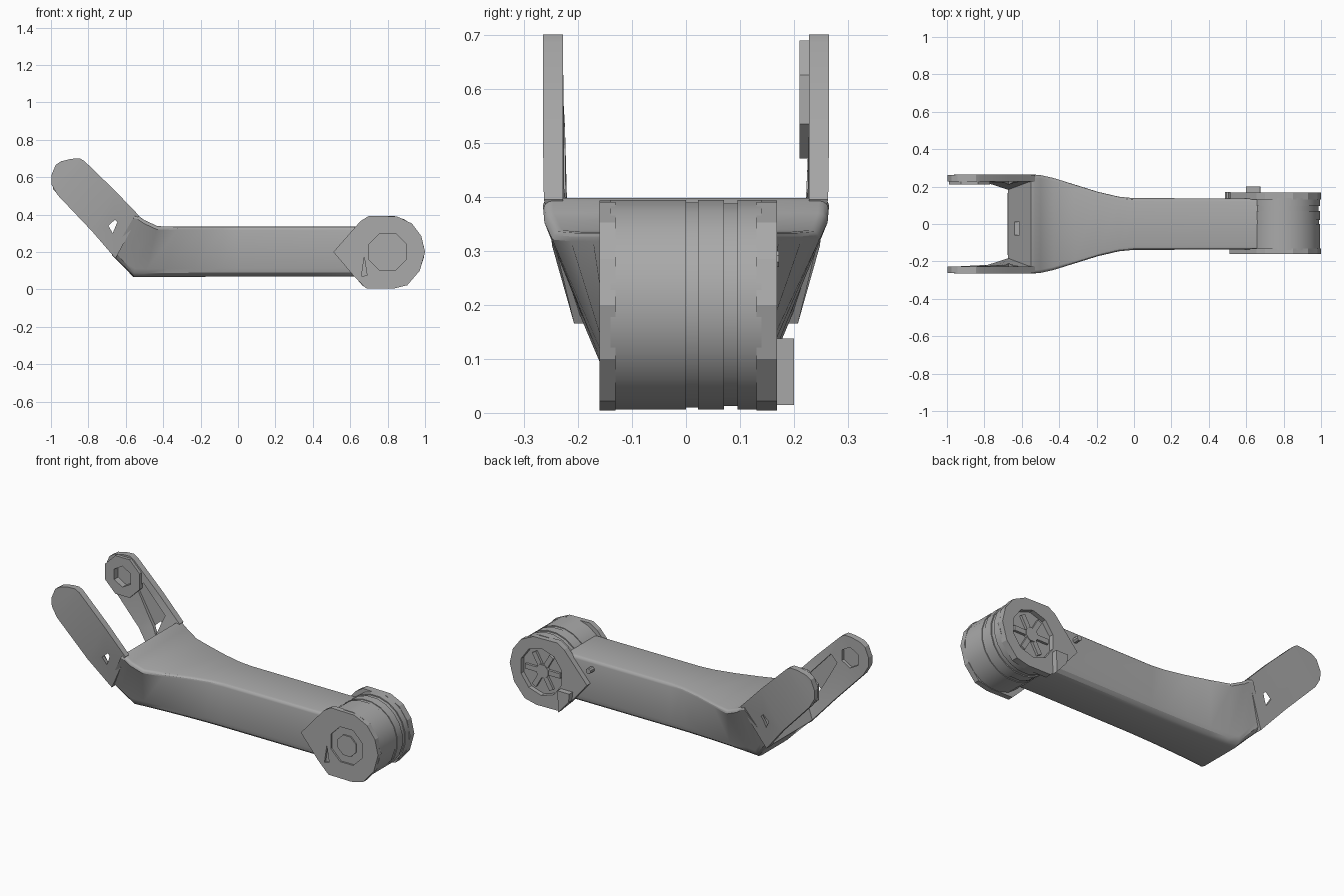
import bpy, bmesh, math
from mathutils import Vector, Matrix

if "Cube" in bpy.data.objects:
    bpy.data.objects.remove(bpy.data.objects["Cube"], do_unlink=True)

GREY = (0.40, 0.40, 0.40, 1)
metal = bpy.data.materials.new("satin_grey")
metal.use_nodes = True
metal.diffuse_color = GREY
metal.node_tree.nodes["Principled BSDF"].inputs["Base Color"].default_value = GREY


def loft(name, rings):
    """Skin a row of closed rings and cap both ends."""
    bm = bmesh.new()
    rows = [[bm.verts.new(p) for p in ring] for ring in rings]
    n = len(rows[0])
    for a, b in zip(rows, rows[1:]):
        for i in range(n):
            j = (i + 1) % n
            bm.faces.new((a[i], a[j], b[j], b[i]))
    bm.faces.new(rows[0])
    bm.faces.new(rows[-1])
    bmesh.ops.recalc_face_normals(bm, faces=bm.faces)
    mesh = bpy.data.meshes.new(name)
    bm.to_mesh(mesh)
    bm.free()
    mesh.materials.append(metal)
    ob = bpy.data.objects.new(name, mesh)
    bpy.context.collection.objects.link(ob)
    return ob


def plate(name, outline, y0, y1):
    """Extrude an x-z outline along y."""
    return loft(name, [[(x, y, z) for x, z in outline] for y in (y0, y1)])


def polygon(cx, cz, r, n, turn=0.5):
    steps = [(i + turn) * math.tau / n for i in range(n)]
    return [(cx + r * math.cos(a), cz + r * math.sin(a)) for a in steps]


def cut(target, cutters):
    """Carve the cutters out of the target, then discard them."""
    for c in cutters:
        c.hide_render = True
        mod = target.modifiers.new("cut", "BOOLEAN")
        mod.operation, mod.solver, mod.object = "DIFFERENCE", "EXACT", c
        bpy.context.view_layer.objects.active = target
        bpy.ops.object.modifier_apply(modifier=mod.name)
        bpy.data.objects.remove(c, do_unlink=True)


def smooth(ob, degrees=30):
    bpy.ops.object.select_all(action="DESELECT")
    ob.select_set(True)
    bpy.context.view_layer.objects.active = ob
    bpy.ops.object.shade_smooth_by_angle(angle=math.radians(degrees))


def body_ring(bottom, top, wb, wt):
    """Rounded box section leaning from a bottom point to a top point."""
    b, t = Vector((bottom[0], 0, bottom[1])), Vector((top[0], 0, top[1]))
    up = (t - b).normalized()
    height = (t - b).length
    half = []
    for w, r, h0, s in ((wb, 0.045, 0, 1), (wt, 0.018, height, -1)):
        arc = []
        for k in range(4):
            a = k * math.pi / 6
            arc.append((w - r + r * math.sin(a), h0 + s * r * (1 - math.cos(a))))
        half += arc if s > 0 else arc[::-1]
    right = [b + up * h + Vector((0, w, 0)) for w, h in half]
    left = [b + up * h - Vector((0, w, 0)) for w, h in reversed(half)]
    return right + left


# Beam that flares and bends up into the fork root
beam = loft("beam", [body_ring(*s) for s in (
    ((0.66, 0.068), (0.66, 0.335), 0.137, 0.137),
    ((0.0, 0.068), (0.0, 0.335), 0.137, 0.138),
    ((-0.1, 0.068), (-0.08, 0.335), 0.138, 0.146),
    ((-0.24, 0.067), (-0.19, 0.335), 0.141, 0.172),
    ((-0.39, 0.066), (-0.32, 0.335), 0.148, 0.213),
    ((-0.5, 0.065), (-0.43, 0.338), 0.155, 0.247),
    ((-0.56, 0.066), (-0.5, 0.37), 0.163, 0.262),
    ((-0.62, 0.13), (-0.53, 0.392), 0.19, 0.264),
    ((-0.675, 0.185), (-0.55, 0.398), 0.212, 0.265))])
cut(beam, [loft("web_hole", [
    [(-0.64, y, z) for y, z in ((-.06, .24), (.01, .24), (.01, .29), (-.06, .29))],
    [(-0.58, y, z) for y, z in ((-.06, .24), (.01, .24), (.01, .29), (-.06, .29))]])])
smooth(beam)

# Fork prongs: tapered blades with rounded tips
BLADE = (((-0.655, 0.165), (-0.53, 0.395), 0.207, 0.263),
         ((-0.78, 0.31), (-0.66, 0.53), 0.248, 0.265),
         ((-0.965, 0.505), (-0.82, 0.685), 0.262, 0.265),
         ((-0.997, 0.56), (-0.845, 0.7), 0.262, 0.265),
         ((-0.998, 0.61), (-0.89, 0.698), 0.262, 0.264),
         ((-0.975, 0.665), (-0.945, 0.685), 0.262, 0.264))
TIP = (-0.88, 0.58)
PANEL = [(-0.80, 0.53), (-0.76, 0.57), (-0.62, 0.42), (-0.67, 0.30)]


def prong(name, side):
    rings = []
    for b, t, wb, wt in BLADE:
        ib, it = min(0.228, wb - 0.03), 0.228
        rings.append([(b[0], side * wb, b[1]), (t[0], side * wt, t[1]),
                      (t[0], side * it, t[1]), (b[0], side * ib, b[1])])
    ob = loft(name, rings)
    cut(ob, [plate("socket", polygon(*TIP, 0.06, 6), side * 0.2, side * 0.246),
             plate("panel", PANEL, side * 0.2, side * 0.24)])
    return ob


smooth(prong("front_prong", -1), 20)
smooth(prong("back_prong", 1), 20)

# Pivot boss on the inside of the back prong
boss = plate("pivot_boss", polygon(*TIP, 0.118, 8), 0.21, 0.235)
cut(boss, [plate("boss_hole", polygon(*TIP, 0.06, 6), 0.2, 0.25)])

# Hub drum with stepped bands between the cheek plates
HUB = (0.8, 0.2)
for i, (y0, y1, r) in enumerate(((-0.14, 0.0, 0.196), (0.0, 0.022, 0.192),
                                 (0.022, 0.07, 0.196), (0.07, 0.095, 0.19),
                                 (0.095, 0.14, 0.196))):
    smooth(plate(f"hub_band_{i + 1}", polygon(*HUB, r, 20), y0, y1), 25)

# Cheek plates pointing back along the beam
CHEEK = [(0.51, 0.2), (0.655, 0.365), (0.70, 0.393), (0.85, 0.39), (0.93, 0.352),
         (0.98, 0.285), (1.0, 0.2), (0.972, 0.1), (0.905, 0.022), (0.83, 0.004),
         (0.685, 0.006), (0.62, 0.07)]
SLOT = [(0.66, 0.07), (0.69, 0.075), (0.675, 0.17)]
front = plate("front_cheek", CHEEK, -0.16, -0.13)
cut(front, [plate("ring_recess", polygon(*HUB, 0.108, 8), -0.2, -0.15),
            plate("slot", SLOT, -0.2, -0.148)])
plate("front_cap", polygon(*HUB, 0.062, 8), -0.158, -0.14)
back = plate("back_cheek", CHEEK, 0.13, 0.168)
cut(back, [plate("back_recess", polygon(*HUB, 0.135, 10), 0.142, 0.2)])

# Spoked coupling inside the back recess
plate("coupling_core", polygon(*HUB, 0.04, 8), 0.135, 0.16)
for i in range(6):
    spoke = plate(f"coupling_spoke_{i + 1}",
                  [(0.035, -0.014), (0.11, -0.014), (0.11, 0.014), (0.035, 0.014)],
                  0.135, 0.156)
    spoke.data.transform(Matrix.Translation((HUB[0], 0, HUB[1]))
                         @ Matrix.Rotation(i * math.tau / 6, 4, "Y"))

# Stop block and small locating pin on the back
plate("stop_block", [(0.6, 0.138), (0.605, 0.09), (0.67, 0.015), (0.675, 0.138)], 0.16, 0.2)
plate("locating_pin", polygon(0.5, 0.285, 0.016, 8), 0.13, 0.172)
